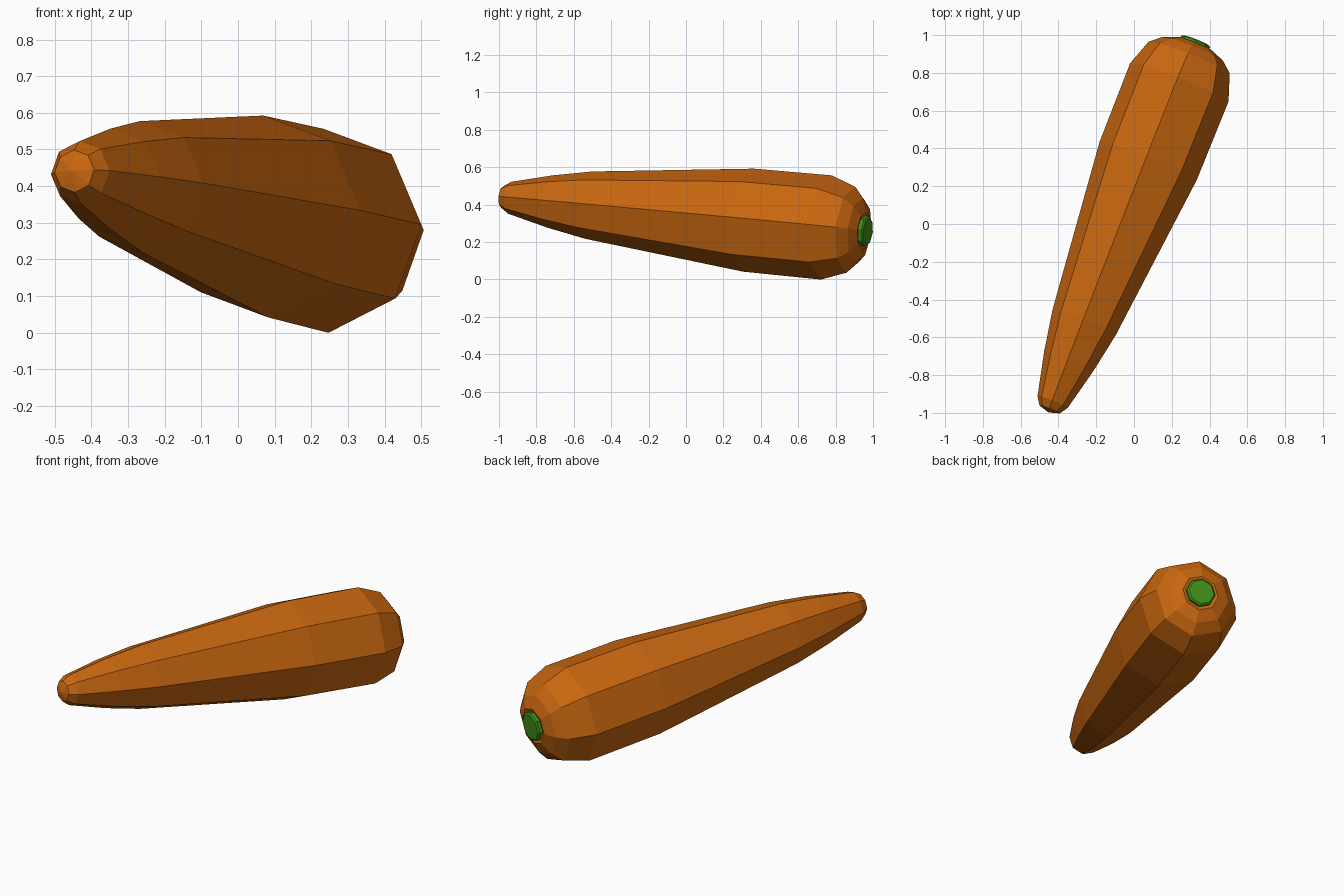
import bpy, bmesh, math
from mathutils import Vector

if "Cube" in bpy.data.objects:
    bpy.data.objects.remove(bpy.data.objects["Cube"])

# Axis of the lying carrot: a point in the thickest ring, and the direction to the leaf end
ORIGIN = Vector((0.24, 0.75, 0.278))
AXIS = Vector((0.367, 0.926, -0.087)).normalized()
SIDE = AXIS.cross(Vector((0, 0, 1))).normalized()
UP = SIDE.cross(AXIS)
SIDES = 8
TWIST = math.radians(3.5)


def material(name, colour):
    m = bpy.data.materials.new(name)
    m.diffuse_color = (*colour, 1)
    m.use_nodes = True
    m.node_tree.nodes["Principled BSDF"].inputs["Base Color"].default_value = m.diffuse_color
    return m


def lathe(name, profile, mat):
    """Eight-sided solid from (distance along axis, radius); radius 0 is a pole."""
    bm = bmesh.new()
    rings = []
    for t, r in profile:
        c = ORIGIN + AXIS * t
        if r == 0:
            rings.append([bm.verts.new(c)] * SIDES)
            continue
        ring = []
        for i in range(SIDES):
            a = TWIST + math.tau * i / SIDES
            ring.append(bm.verts.new(c + (SIDE * math.cos(a) + UP * math.sin(a)) * r))
        rings.append(ring)
    for lo, hi in zip(rings, rings[1:]):
        for i in range(SIDES):
            j = (i + 1) % SIDES
            bm.faces.new(list(dict.fromkeys((lo[i], lo[j], hi[j], hi[i]))))
    for ring in (rings[0], rings[-1]):
        if ring[0] is not ring[1]:
            bm.faces.new(ring)
    bmesh.ops.recalc_face_normals(bm, faces=bm.faces)
    mesh = bpy.data.meshes.new(name)
    bm.to_mesh(mesh)
    bm.free()
    mesh.materials.append(mat)
    ob = bpy.data.objects.new(name, mesh)
    bpy.context.collection.objects.link(ob)
    return ob


orange = material("carrot orange", (0.58, 0.135, 0.005))
green = material("stem green", (0.05, 0.29, 0.01))

# Root: pointed tip, long taper, rounded shoulder and a shallow dimple for the stem
lathe("carrot_root", [
    (-1.887, 0), (-1.870, 0.058), (-1.827, 0.086), (-1.593, 0.141),
    (-1.371, 0.181), (-0.448, 0.277), (0.0, 0.28), (0.142, 0.231),
    (0.191, 0.173), (0.220, 0.103), (0.213, 0.080),
], orange)

# Cut stem stub with a small bevelled rim
lathe("stem_stub", [(0.205, 0.078), (0.217, 0.083), (0.233, 0.083), (0.240, 0.073)], green)
